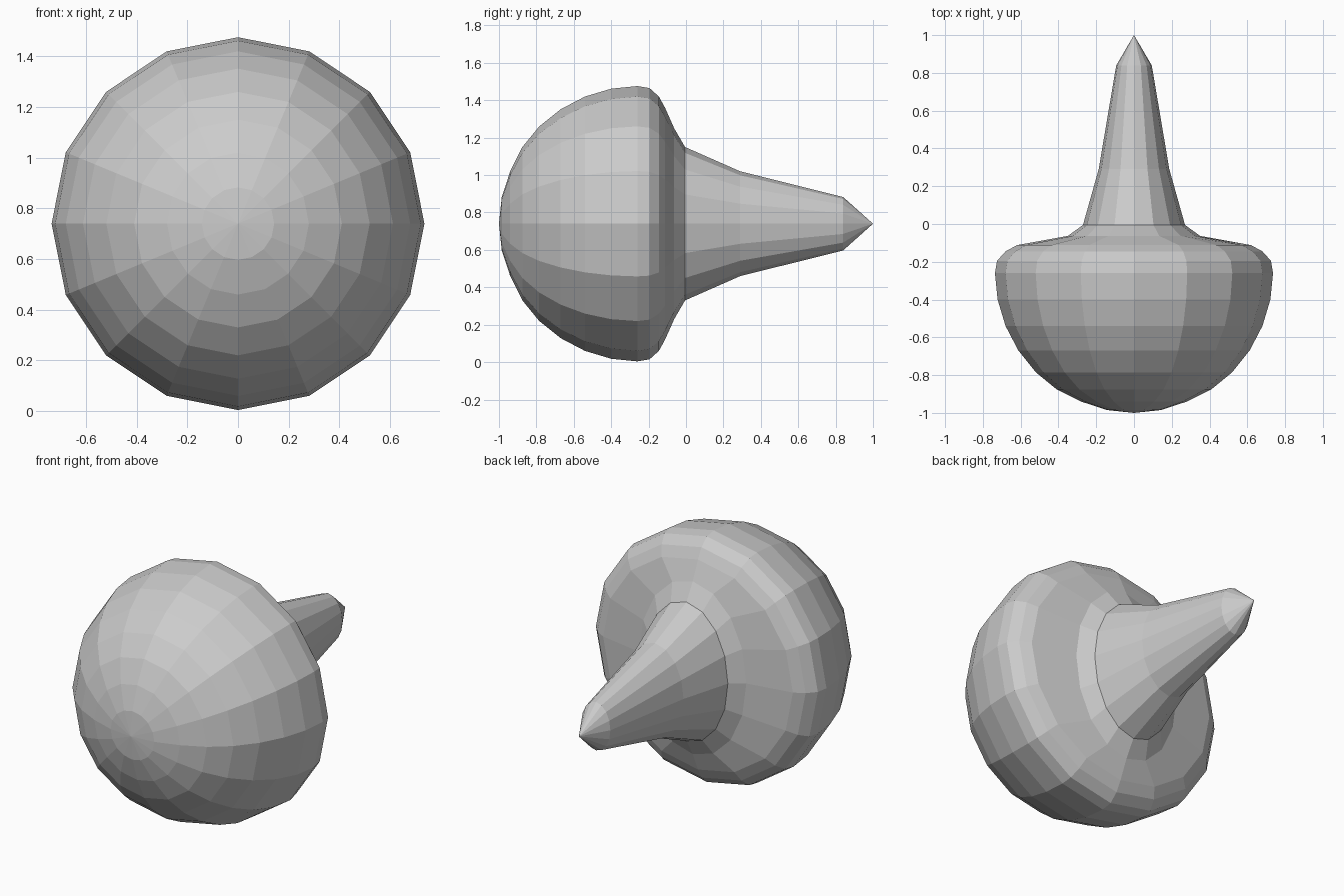
import bpy, bmesh, math

if "Cube" in bpy.data.objects:
    bpy.data.objects.remove(bpy.data.objects["Cube"])

SIDES = 16
CENTRE_Z = 0.74


def lathe(name, profile):
    """Loft elliptical rings (y, half width, half height) along y; zero size makes a tip."""
    bm = bmesh.new()
    rings = []
    for y, rx, rz in profile:
        if rx == 0:
            rings.append([bm.verts.new((0, y, CENTRE_Z))])
            continue
        angles = [math.tau * i / SIDES for i in range(SIDES)]
        rings.append([bm.verts.new((rx * math.cos(a), y, CENTRE_Z + rz * math.sin(a)))
                      for a in angles])
    for a, b in zip(rings, rings[1:]):
        for i in range(SIDES):
            j = (i + 1) % SIDES
            if len(a) == 1:
                bm.faces.new((a[0], b[i], b[j]))
            elif len(b) == 1:
                bm.faces.new((a[i], a[j], b[0]))
            else:
                bm.faces.new((a[i], a[j], b[j], b[i]))
    # every face points away from the long axis
    for f in bm.faces:
        f.normal_update()
        c = f.calc_center_median()
        if f.normal.x * c.x + f.normal.z * (c.z - CENTRE_Z) < 0:
            f.normal_flip()
    mesh = bpy.data.meshes.new(name)
    bm.to_mesh(mesh)
    bm.free()
    obj = bpy.data.objects.new(name, mesh)
    bpy.context.collection.objects.link(obj)
    return obj


# Domed cap: round dome and rim, then an underside that narrows to the oval stem
dome = [(-1.0, 0), (-0.985, 0.143), (-0.94, 0.28), (-0.875, 0.41), (-0.785, 0.52),
        (-0.67, 0.612), (-0.54, 0.68), (-0.40, 0.722), (-0.26, 0.736),
        (-0.195, 0.725), (-0.145, 0.68), (-0.112, 0.62)]
underside = [(-0.063, 0.35, 0.51), (-0.005, 0.27, 0.41)]
lathe("cap", [(y, r, r) for y, r in dome] + underside)

# Tapering oval stem with a pointed end
lathe("stem", [(-0.005, 0.27, 0.41), (0.29, 0.187, 0.28), (0.84, 0.094, 0.143), (1.0, 0, 0)])
